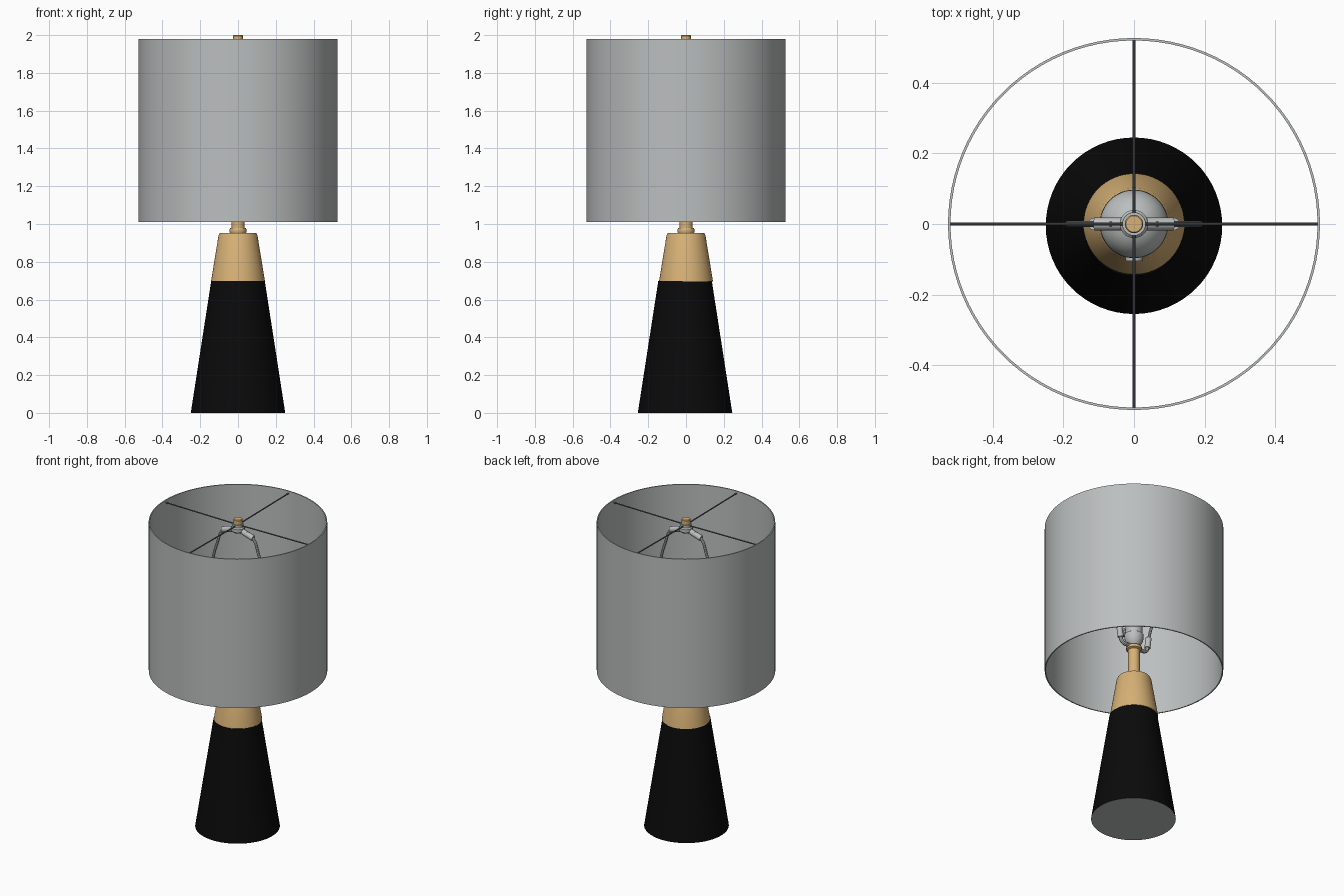
import bpy, math
from mathutils import Vector

if "Cube" in bpy.data.objects:
    bpy.data.objects.remove(bpy.data.objects["Cube"])


def mat(name, c):
    m = bpy.data.materials.new(name)
    m.diffuse_color = (*c, 1)
    m.use_nodes = True
    m.node_tree.nodes["Principled BSDF"].inputs["Base Color"].default_value = m.diffuse_color
    return m


GREY = mat("pale_grey", (0.50, 0.52, 0.52))
BLACK = mat("black", (0.003, 0.003, 0.003))
BRASS = mat("brass", (0.68, 0.44, 0.18))
STEEL = mat("dark_steel", (0.12, 0.12, 0.125))


def finish(ob, m):
    ob.data.materials.append(m)
    bpy.ops.object.select_all(action='DESELECT')
    bpy.context.view_layer.objects.active = ob
    ob.select_set(True)
    bpy.ops.object.shade_smooth_by_angle(angle=math.radians(35))
    return ob


def lathe(name, profile, m, n=64, y=0.0, closed=False):
    """Revolve (radius, z) points about z; open profiles get end caps."""
    verts, faces = [], []
    for r, z in profile:
        for i in range(n):
            a = 2 * math.pi * i / n
            verts.append((r * math.cos(a), y + r * math.sin(a), z))
    k = len(profile)
    for j in range(k if closed else k - 1):
        a, b = j * n, ((j + 1) % k) * n
        for i in range(n):
            i2 = (i + 1) % n
            faces.append((a + i, a + i2, b + i2, b + i))
    if not closed:
        faces.append(tuple(reversed(range(n))))
        faces.append(tuple(range((k - 1) * n, k * n)))
    me = bpy.data.meshes.new(name)
    me.from_pydata(verts, [], faces)
    ob = bpy.data.objects.new(name, me)
    bpy.context.collection.objects.link(ob)
    return finish(ob, m)


def rod(name, p, q, r, m, n=12):
    p, q = Vector(p), Vector(q)
    d = q - p
    bpy.ops.mesh.primitive_cylinder_add(vertices=n, radius=r, depth=d.length, location=(p + q) / 2)
    ob = bpy.context.object
    ob.name = name
    ob.rotation_euler = d.to_track_quat('Z', 'Y').to_euler()
    return finish(ob, m)


def tube(name, pts, r, m):
    """Smooth bent wire through points, converted to a mesh."""
    cu = bpy.data.curves.new(name, 'CURVE')
    cu.dimensions = '3D'
    cu.bevel_depth = r
    cu.bevel_resolution = 2
    cu.use_fill_caps = True
    s = cu.splines.new('BEZIER')
    s.bezier_points.add(len(pts) - 1)
    for bp, p in zip(s.bezier_points, pts):
        bp.co = p
        bp.handle_left_type = bp.handle_right_type = 'AUTO'
    s.resolution_u = 8
    ob = bpy.data.objects.new(name, cu)
    bpy.context.collection.objects.link(ob)
    bpy.ops.object.select_all(action='DESELECT')
    bpy.context.view_layer.objects.active = ob
    ob.select_set(True)
    bpy.ops.object.convert(target='MESH')
    return finish(bpy.context.object, m)


# Tapered base, with a grey felt underside
base = lathe("base", [(0.25, 0), (0.142, 0.697)], BLACK, y=-0.005)
base.data.materials.append(GREY)
for f in base.data.polygons:
    if f.normal.z < -0.9:
        f.material_index = 1

# Brass cone, collar and stem
lathe("brass_cone", [(0.143, 0.695), (0.103, 0.94), (0.097, 0.953)], BRASS)
lathe("collar", [(0.043, 0.953), (0.045, 0.958), (0.045, 0.972), (0.042, 0.978)], BRASS, 40)
lathe("stem", [(0.035, 0.975), (0.035, 1.145), (0.046, 1.15), (0.046, 1.168), (0.03, 1.172)], BRASS, 40)

# Socket with switch
lathe("socket", [(0.025, 1.17), (0.04, 1.185), (0.053, 1.21), (0.057, 1.235),
                 (0.057, 1.25), (0.05, 1.255), (0.05, 1.40), (0.042, 1.405)], GREY, 40)
rod("switch_stem", (0, -0.04, 1.31), (0, -0.09, 1.31), 0.01, GREY)
rod("switch_knob", (0, -0.085, 1.31), (0, -0.105, 1.31), 0.024, GREY, 20)

# Light bulb
bulb = [(0.036, 1.40), (0.038, 1.45), (0.055, 1.50), (0.08, 1.55)]
bulb += [(0.097 * math.cos(a), 1.605 + 0.097 * math.sin(a))
         for a in (math.radians(d) for d in range(-15, 90, 12))]
lathe("bulb", bulb, GREY, 48)

# Harp: saddle, ferrules and bent wire
tube("harp_saddle", [(-0.105, 0, 1.22), (-0.09, 0, 1.175), (0, 0, 1.178),
                     (0.09, 0, 1.175), (0.105, 0, 1.22)], 0.012, GREY)
half = [(0.105, 1.22), (0.125, 1.32), (0.18, 1.50), (0.185, 1.65), (0.15, 1.80), (0.10, 1.905)]
wire = [(-x, 0, z) for x, z in half] + [(0, 0, 1.932)] + [(x, 0, z) for x, z in reversed(half)]
tube("harp", wire, 0.009, GREY)
for s, side in ((-1, "left"), (1, "right")):
    rod("harp_ferrule_" + side, (s * 0.103, 0, 1.20), (s * 0.112, 0, 1.27), 0.018, GREY, 16)
    # Flattened shoulder at the top of the harp
    rod("harp_shoulder_" + side, (s * 0.02, 0, 1.928), (s * 0.11, 0, 1.90), 0.018, GREY, 16).scale.x = 1
lathe("harp_hub", [(0.03, 1.915), (0.04, 1.925), (0.04, 1.945), (0.033, 1.952), (0.033, 1.968)], GREY, 32)

# Finial
lathe("finial", [(0.02, 1.955), (0.026, 1.96), (0.026, 1.996), (0.023, 2.0)], BRASS, 32)

# Shade and its four-armed spider
lathe("shade", [(0.527, 1.01), (0.527, 1.98), (0.520, 1.98), (0.520, 1.01)], GREY, 96, closed=True)
for i in range(4):
    a = i * math.pi / 2
    c, s = math.cos(a), math.sin(a)
    rod(f"spider_arm_{i + 1}", (0.03 * c, 0.03 * s, 1.96), (0.522 * c, 0.522 * s, 1.965), 0.004, STEEL, 8)
